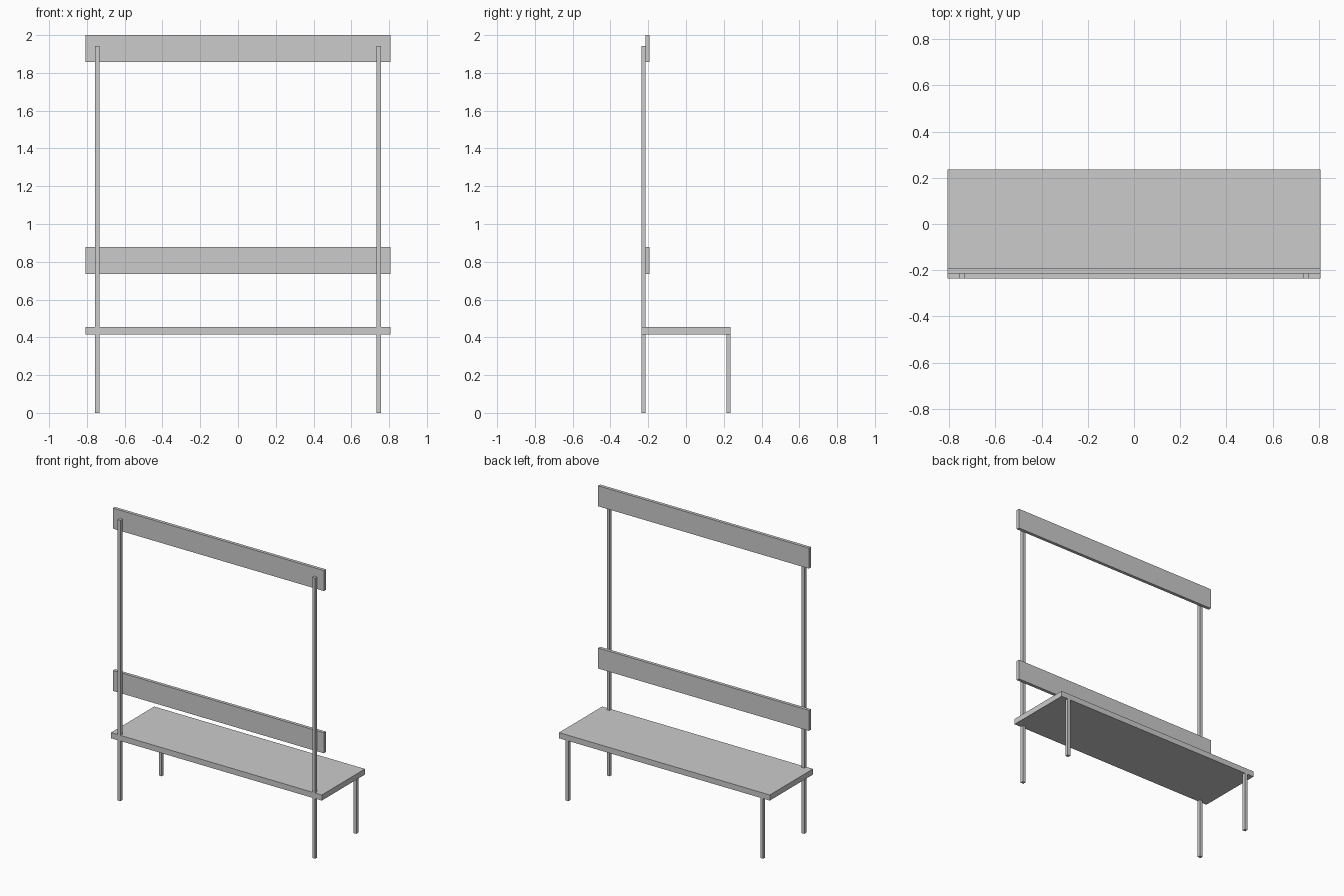
import bpy
import bmesh

if "Cube" in bpy.data.objects:
    bpy.data.objects.remove(bpy.data.objects["Cube"])

W, D = 0.807, 0.236           # half width and half depth of the bench
T = 0.022                     # tube and board thickness
POST_X = 0.745                # post centre line
SEAT_LO, SEAT_HI = 0.416, 0.455
POST_TOP = 1.942


def box(name, x, y, z):
    """Box spanning the (min, max) range on each axis."""
    bm = bmesh.new()
    bmesh.ops.create_cube(bm, size=1)
    for v in bm.verts:
        v.co = [r[0] if c < 0 else r[1] for c, r in zip(v.co, (x, y, z))]
    mesh = bpy.data.meshes.new(name)
    bm.to_mesh(mesh)
    bm.free()
    obj = bpy.data.objects.new(name, mesh)
    bpy.context.collection.objects.link(obj)
    return obj


# Seat slab
box("seat", (-W, W), (-D, D), (SEAT_LO, SEAT_HI))

# Square tube legs and tall posts, flush with the seat edges
for side, s in (("left", -1), ("right", 1)):
    x = (s * POST_X - T / 2, s * POST_X + T / 2)
    rear = (-D, -D + T)
    box(f"{side}_post_leg", x, rear, (0, SEAT_LO))
    box(f"{side}_post", x, rear, (SEAT_HI, POST_TOP))
    box(f"{side}_short_leg", x, (D - T, D), (0, SEAT_LO))

# Boards fixed to the seat side of the posts
for name, z in (("backrest_board", (0.735, 0.877)), ("top_board", (1.858, 2.0))):
    box(name, (-W, W), (-D + T, -D + 2 * T), z)
